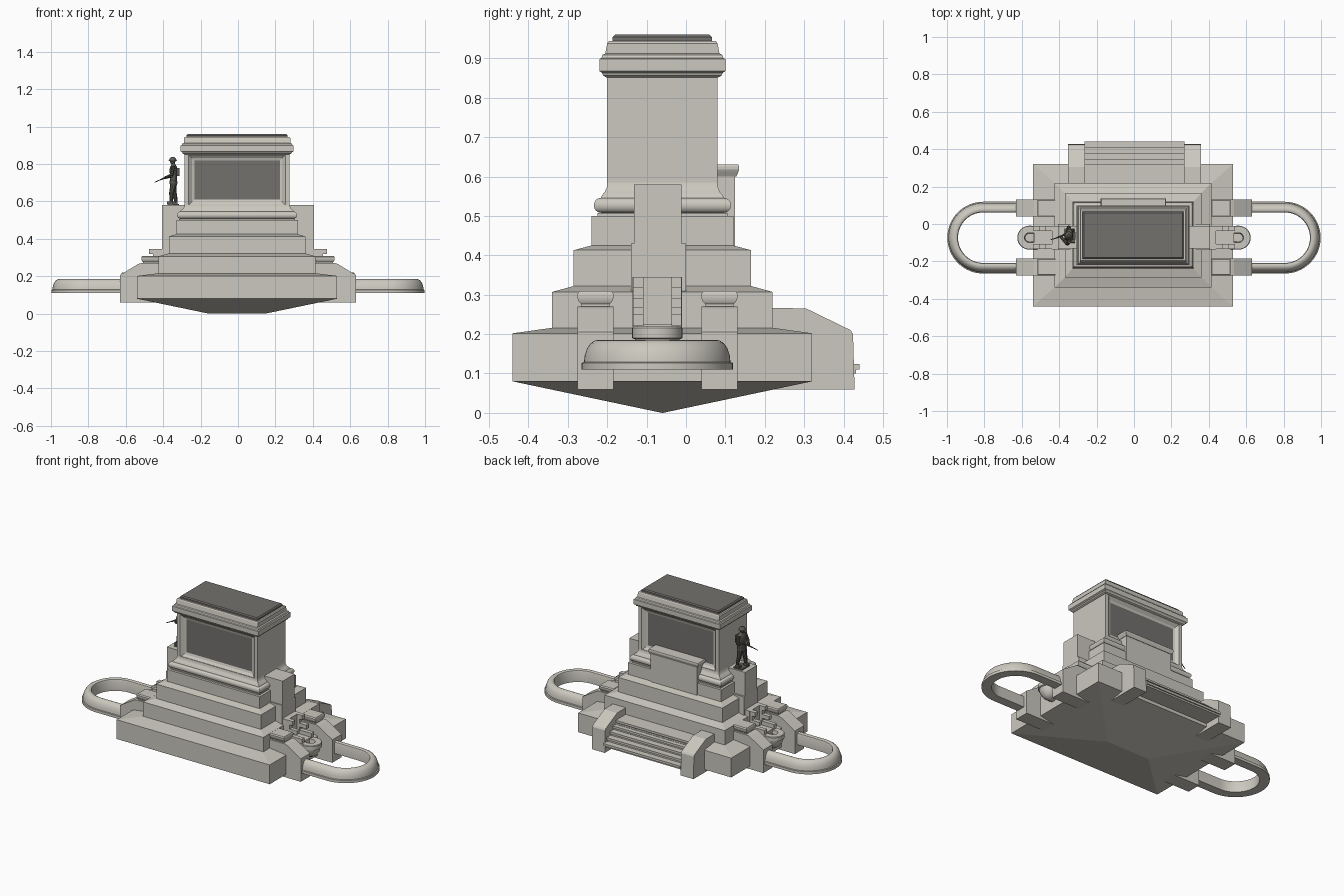
import bpy, bmesh, math
from mathutils import Vector

CX, CY = -0.005, -0.06


def material(name, col):
    m = bpy.data.materials.new(name)
    m.diffuse_color = (*col, 1)
    return m


STONE = material("stone", (0.60, 0.58, 0.52))
DARK = material("dark_stone", (0.17, 0.165, 0.155))
BRONZE = material("bronze", (0.11, 0.105, 0.09))


def finish(bm, name, mat, smooth):
    bmesh.ops.recalc_face_normals(bm, faces=bm.faces)
    me = bpy.data.meshes.new(name)
    bm.to_mesh(me)
    bm.free()
    ob = bpy.data.objects.new(name, me)
    bpy.context.collection.objects.link(ob)
    me.materials.append(mat)
    if smooth:
        bpy.ops.object.select_all(action='DESELECT')
        bpy.context.view_layer.objects.active = ob
        ob.select_set(True)
        bpy.ops.object.shade_smooth_by_angle(angle=math.radians(35))
    return ob


def loft(name, rings, mat=STONE, smooth=False):
    """Skin a list of closed rings and cap both ends."""
    bm = bmesh.new()
    vs = [[bm.verts.new(p) for p in r] for r in rings]
    n = len(vs[0])
    for a, b in zip(vs, vs[1:]):
        for i in range(n):
            bm.faces.new((a[i], a[(i + 1) % n], b[(i + 1) % n], b[i]))
    bm.faces.new(vs[0])
    bm.faces.new(vs[-1])
    return finish(bm, name, mat, smooth)


def rect(x0, x1, y0, y1, z):
    return [(x0, y0, z), (x1, y0, z), (x1, y1, z), (x0, y1, z)]


def stack(name, prof, cx=CX, cy=CY, mat=STONE, smooth=False):
    """Stepped or moulded block from (half x, half y, z) sections."""
    return loft(name, [rect(cx - a, cx + a, cy - b, cy + b, z) for a, b, z in prof], mat, smooth)


def box(name, x0, x1, y0, y1, z0, z1, mat=STONE):
    return loft(name, [rect(x0, x1, y0, y1, z0), rect(x0, x1, y0, y1, z1)], mat)


def limb(name, pts, mat=BRONZE, n=10):
    """Round tube through (point, radius) pairs."""
    rings = []
    d = (Vector(pts[-1][0]) - Vector(pts[0][0])).normalized()
    u = d.orthogonal().normalized()
    w = d.cross(u)
    for p, r in pts:
        rings.append([Vector(p) + r * (u * math.cos(t) + w * math.sin(t))
                      for t in (2 * math.pi * i / n for i in range(n))])
    return loft(name, rings, mat, True)


# stepped base with upside-down hipped underside
stack("stepped_base", [(0.15, 0.001, 0), (0.535, 0.38, 0.08), (0.535, 0.38, 0.202),
                       (0.42, 0.28, 0.216), (0.42, 0.28, 0.307), (0.365, 0.225, 0.322),
                       (0.365, 0.225, 0.413), (0.325, 0.18, 0.425), (0.325, 0.18, 0.50)])

# moulded foot of the pedestal
foot = [(0.31, 0.165, 0.495), (0.31, 0.165, 0.507)]
foot += [(0.303 + 0.018 * math.sin(a), 0.156 + 0.018 * math.sin(a), 0.527 - 0.019 * math.cos(a))
         for a in (math.pi * i / 8 for i in range(9))]
foot += [(0.30, 0.153, 0.553), (0.289, 0.146, 0.561), (0.283, 0.141, 0.573), (0.28, 0.14, 0.585)]
stack("pedestal_foot", foot, smooth=True)

# shaft with sunken dark panels front and back
bm = bmesh.new()
bmesh.ops.create_cube(bm, size=1)
for v in bm.verts:
    v.co = Vector((CX + v.co.x * 0.56, CY + v.co.y * 0.28, 0.715 + v.co.z * 0.31))
for f in [f for f in bm.faces if abs(f.normal.y) > 0.9]:
    bmesh.ops.inset_region(bm, faces=[f], thickness=0.03, depth=0)
    bmesh.ops.inset_region(bm, faces=[f], thickness=0.025, depth=-0.015)
    bmesh.ops.inset_region(bm, faces=[f], thickness=0.018, depth=-0.004)
    f.material_index = 1
shaft = finish(bm, "pedestal_shaft", STONE, False)
shaft.data.materials.append(DARK)

# cornice, cap and dark top slab
stack("cornice", [(0.283, 0.143, 0.852), (0.290, 0.150, 0.856), (0.293, 0.153, 0.863),
                  (0.302, 0.160, 0.868), (0.302, 0.160, 0.898), (0.296, 0.155, 0.901),
                  (0.293, 0.152, 0.909), (0.285, 0.145, 0.912), (0.285, 0.140, 0.938),
                  (0.280, 0.136, 0.944)])
stack("top_slab", [(0.27, 0.126, 0.943), (0.27, 0.126, 0.954), (0.263, 0.12, 0.96)], mat=DARK)

# bench on the back
box("back_bench", -0.165, 0.16, 0.06, 0.125, 0.42, 0.605)
stack("back_bench_cap", [(0.165, 0.035, 0.60), (0.172, 0.04, 0.612), (0.175, 0.042, 0.618),
                         (0.175, 0.042, 0.625), (0.172, 0.04, 0.63)], cx=-0.003, cy=0.093)

# back stairs and cheek walls
for y, z in [(0.44, 0.124), (0.41, 0.15), (0.378, 0.175), (0.348, 0.20), (0.318, 0.224)]:
    box("stair_riser", -0.265, 0.27, 0.2, y - 0.008, 0.10, z - 0.008)
    box("stair_tread", -0.265, 0.27, 0.2, y, z - 0.014, z)
cheek = [(0.20, 0.06), (0.428, 0.06), (0.424, 0.2), (0.418, 0.21), (0.305, 0.265), (0.20, 0.267)]
for x0 in (-0.352, 0.268):
    loft("stair_cheek", [[(x, y, z) for y, z in cheek] for x in (x0, x0 + 0.09)])

for s in (-1, 1):
    # side figure pedestals
    box("side_plinth", s * 0.27, s * 0.405, -0.14, 0.0, 0.2, 0.43)
    box("side_pedestal", s * 0.26, s * 0.405, -0.132, -0.012, 0.42, 0.58)

    # sloped piers with cushion caps
    pier = [(0.40, 0.06), (0.632, 0.06), (0.632, 0.205), (0.62, 0.213), (0.535, 0.265),
            (0.52, 0.27), (0.40, 0.27)]
    for yc in (-0.23, 0.085):
        loft("pier", [[(s * x, y, z) for x, z in pier] for y in (yc - 0.046, yc + 0.046)])
        stack("pier_cap", [(0.044, 0.036, 0.265), (0.044, 0.036, 0.276), (0.049, 0.042, 0.282),
                           (0.051, 0.046, 0.292), (0.051, 0.046, 0.302), (0.047, 0.041, 0.309)],
              cx=s * 0.465, cy=yc, smooth=True)

    # stepped fountain brackets
    box("bracket_back", s * 0.38, s * 0.438, -0.136, -0.01, 0.2, 0.345)
    box("bracket_foot", s * 0.40, s * 0.535, -0.125, -0.02, 0.185, 0.225)
    for yc in (-0.121, -0.024):
        for x0, x1, z0, z1 in [(0.43, 0.475, 0.318, 0.345), (0.43, 0.455, 0.22, 0.32),
                               (0.43, 0.505, 0.268, 0.292), (0.45, 0.54, 0.22, 0.25)]:
            box("bracket_block", s * x0, s * x1, yc - 0.013, yc + 0.013, z0, z1)

    # small bowl
    rings = []
    for r, z in [(0.012, 0.125), (0.035, 0.14), (0.052, 0.165), (0.057, 0.187), (0.064, 0.19),
                 (0.064, 0.215), (0.061, 0.219), (0.026, 0.219), (0.022, 0.19)]:
        rings.append([(s * (0.56 + r * math.cos(a) - (0.03 if math.cos(a) < -0.01 else 0)),
                       -0.073 + r * math.sin(a), z)
                      for a in (2 * math.pi * i / 32 for i in range(32))])
    loft("small_bowl", rings, smooth=True)

    # large looped pool rim, swept along a straight-arc-straight path
    rim = [(0.135, 0.11), (0.192, 0.11), (0.192, 0.127), (0.186, 0.129), (0.184, 0.146),
           (0.178, 0.164), (0.169, 0.177), (0.158, 0.184), (0.147, 0.185), (0.138, 0.181),
           (0.135, 0.174)]
    path = [(0.60, math.pi / 2)]
    path += [(0.806, math.pi / 2 - math.pi * i / 32) for i in range(33)]
    path += [(0.60, -math.pi / 2)]
    loft("pool_rim", [[(s * (x + r * math.cos(a)), -0.073 + r * math.sin(a), z) for r, z in rim]
                      for x, a in path], smooth=True)

# bronze standing figure facing -x
PX, PY = -0.345, -0.062
stack("figure_base", [(0.03, 0.04, 0.575), (0.03, 0.038, 0.587)], cx=PX, cy=PY, mat=BRONZE)
for side, fx in ((-1, -0.012), (1, 0.012)):
    y = PY + side * 0.018
    limb("figure_leg", [((PX + fx, y + side * 0.006, 0.585), 0.009), ((PX + fx, y + side * 0.005, 0.61), 0.010),
                        ((PX + fx * .6 - .003, y + side * 0.002, 0.645), 0.013),
                        ((PX, y - side * 0.002, 0.69), 0.017), ((PX, y - side * 0.003, 0.715), 0.017)])
    box("figure_boot", PX + fx - 0.022, PX + fx + 0.01, y + side * 0.006 - 0.009,
        y + side * 0.006 + 0.009, 0.585, 0.6, BRONZE)
torso = [(0.018, 0.030, 0.685), (0.021, 0.034, 0.70), (0.018, 0.028, 0.73), (0.021, 0.034, 0.765),
         (0.019, 0.036, 0.785), (0.010, 0.016, 0.797), (0.008, 0.009, 0.81)]
loft("figure_torso", [[(PX + a * math.cos(t), PY + b * math.sin(t), z)
                       for t in (math.pi * i / 8 for i in range(16))] for a, b, z in torso], BRONZE, True)
limb("figure_head", [((PX - .003, PY, 0.799), 0.007), ((PX - .004, PY, 0.806), 0.013), ((PX - .004, PY, 0.82), 0.015)])
limb("figure_helmet", [((PX - .004, PY, 0.817), 0.022), ((PX - .004, PY, 0.822), 0.0195),
                       ((PX - .004, PY, 0.831), 0.016), ((PX - .004, PY, 0.838), 0.007)], n=14)
hands = {-1: (PX - 0.045, PY - 0.008, 0.727), 1: (PX - 0.015, PY + 0.015, 0.74)}
for side, hand in hands.items():
    elbow = (PX - 0.004 - 0.008 * (side < 0), PY + side * 0.044, 0.738)
    limb("figure_upper_arm", [((PX, PY + side * 0.033, 0.787), 0.010), (elbow, 0.010)])
    limb("figure_forearm", [(elbow, 0.010), (hand, 0.007)])
limb("rifle_stock", [((PX + 0.022, PY + 0.03, 0.757), 0.008), ((PX - 0.03, PY + 0.004, 0.734), 0.006)])
limb("rifle_barrel", [((PX - 0.025, PY + 0.006, 0.736), 0.005), ((PX - 0.068, PY - 0.012, 0.717), 0.004),
                      ((PX - 0.07, PY - 0.013, 0.716), 0.0025), ((PX - 0.10, PY - 0.022, 0.703), 0.002)])
box("figure_pack", PX + 0.015, PX + 0.032, PY - 0.02, PY + 0.02, 0.735, 0.78, BRONZE)
